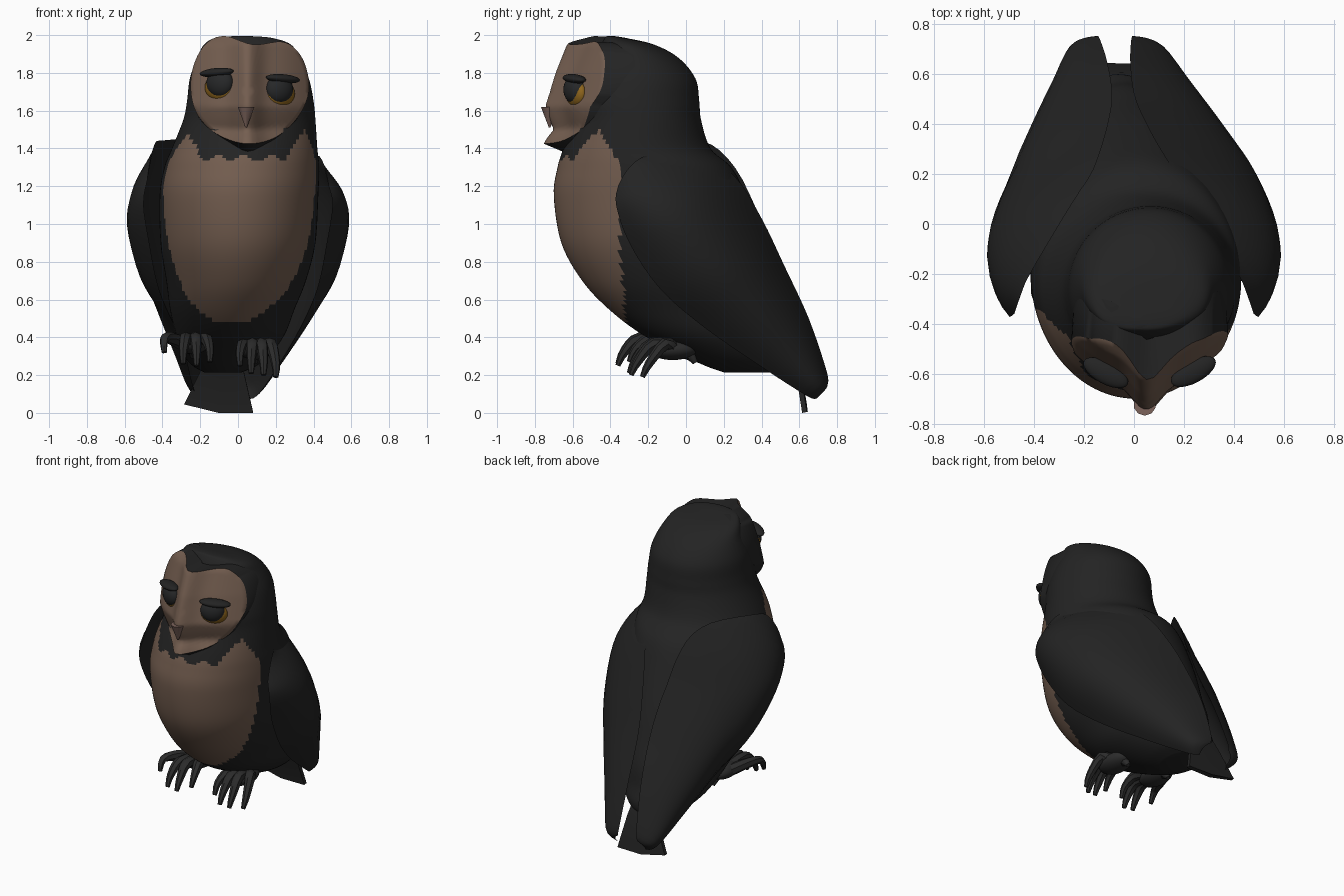
import bpy, bmesh, math
from mathutils import Vector, Matrix

if "Cube" in bpy.data.objects:
    bpy.data.objects.remove(bpy.data.objects["Cube"])


def mat(name, rgb):
    m = bpy.data.materials.new(name)
    m.diffuse_color = (*rgb, 1)
    m.use_nodes = True
    m.node_tree.nodes["Principled BSDF"].inputs["Base Color"].default_value = m.diffuse_color
    return m


DARK = mat("charcoal feathers", (0.017, 0.017, 0.017))
BROWN = mat("tan feathers", (0.175, 0.112, 0.08))
FOOT = mat("foot grey", (0.024, 0.024, 0.024))
EYE = mat("eye black", (0.02, 0.021, 0.022))
AMBER = mat("amber", (0.27, 0.13, 0.012))
BEAK = mat("beak pink", (0.2, 0.125, 0.105))


def finish(bm, name, mats, angle=50):
    bmesh.ops.recalc_face_normals(bm, faces=bm.faces)
    me = bpy.data.meshes.new(name)
    bm.to_mesh(me)
    bm.free()
    ob = bpy.data.objects.new(name, me)
    bpy.context.collection.objects.link(ob)
    for m in mats:
        me.materials.append(m)
    bpy.ops.object.select_all(action='DESELECT')
    ob.select_set(True)
    bpy.context.view_layer.objects.active = ob
    bpy.ops.object.shade_smooth_by_angle(angle=math.radians(angle))
    return ob


def spline(rows, n, closed=False):
    """Smooth resampling of a list of tuples, n steps per span."""
    pts = [Vector(r) for r in rows]
    c, out = len(pts), []
    get = (lambda i: pts[i % c]) if closed else (lambda i: pts[max(0, min(c - 1, i))])
    for i in range(c if closed else c - 1):
        a, b, d, e = get(i - 1), get(i), get(i + 1), get(i + 2)
        for k in range(n):
            t = k / n
            out.append(0.5 * (2 * b + (d - a) * t + (2 * a - 5 * b + 4 * d - e) * t * t
                              + (3 * b - a - 3 * d + e) * t ** 3))
    return out if closed else out + [pts[-1]]


def loft(bm, rings, caps=True):
    vs = [[bm.verts.new(p) for p in r] for r in rings]
    n = len(vs[0])
    for a, b in zip(vs, vs[1:]):
        for i in range(n):
            bm.faces.new((a[i], a[(i + 1) % n], b[(i + 1) % n], b[i]))
    if caps:
        bm.faces.new(vs[0])
        bm.faces.new(vs[-1])
    return vs


# Body and head: z, centre x, half width, front y, back y
rows = [(0.215, -.08, .10, .20, .50), (0.25, -.07, .17, .10, .58), (0.32, -.06, .24, -.05, .60),
        (0.42, -.04, .29, -.24, .57), (0.55, -.03, .33, -.41, .55), (0.70, -.01, .37, -.55, .50),
        (0.90, 0, .41, -.66, .43), (1.15, .005, .42, -.70, .32), (1.30, .02, .41, -.68, .24),
        (1.40, .035, .385, -.65, .13), (1.55, .06, .35, -.60, .08), (1.65, .065, .335, -.60, .07),
        (1.77, .06, .315, -.56, .05), (1.88, .055, .27, -.48, -.04), (1.95, .05, .23, -.45, -.17),
        (1.985, .03, .15, -.43, -.32), (1.995, .02, .04, -.42, -.38)]
bm = bmesh.new()
rings = []
for z, cx, hw, yf, yb in spline(rows, 6):
    rings.append([(cx + hw * math.sin(a), (yf + yb) / 2 - (yb - yf) / 2 * math.cos(a), z)
                  for a in (2 * math.pi * i / 112 for i in range(112))])
loft(bm, rings)
for f in bm.faces:
    c = f.calc_center_median()
    dx = abs(c.x - .03)
    top = 1.35 + .018 * math.sin(45 * c.x) + 1.4 * max(0, dx - .22)
    side = -.345 - .55 * max(0, c.z - 1.3) + .08 * max(0, .8 - c.z)
    f.material_index = int(c.y < side and c.z < top)
finish(bm, "body", [DARK, BROWN])

# Face disc: heart outline in x and z, depth from a centre ridge curve
outline = [(-.07, 1.995), (-.17, 1.955), (-.235, 1.84), (-.25, 1.7), (-.21, 1.57), (-.1, 1.47),
           (.05, 1.425), (.2, 1.46), (.32, 1.57), (.375, 1.7), (.36, 1.83), (.31, 1.92),
           (.23, 1.965), (.08, 1.95)]
ridge = [(1.42, -.755), (1.45, -.74), (1.5, -.70), (1.56, -.725), (1.62, -.745), (1.8, -.69),
         (1.95, -.63), (2.01, -.57)]


def face_y(x, z):
    z = max(1.42, min(2.0, z))
    for (z0, y0), (z1, y1) in zip(ridge, ridge[1:]):
        if z <= z1:
            y = y0 + (y1 - y0) * (z - z0) / (z1 - z0)
            break
    dx = x - .05
    return y + .08 * (1 - math.exp(-(dx / .07) ** 2)) + 1.75 * dx * dx


bm = bmesh.new()
rim = spline(outline, 5, True)
mid = Vector((.05, 1.7))
back = []
for p in rim:
    q = mid + (p - mid) * .97
    low = max(0, min(1, (1.62 - p.y) / .17))
    back.append((q.x, face_y(p.x, p.y) + .16, q.y - .075 * low))
rings = [back]
for k in range(16, 0, -1):
    ps = [mid + (p - mid) * (k / 16) for p in rim]
    rings.append([(p.x, face_y(p.x, p.y), p.y) for p in ps])
vs = loft(bm, rings, False)
bm.faces.new(vs[-1])
edge = set(vs[0])
for f in bm.faces:
    f.material_index = int(not any(v in edge for v in f.verts))
finish(bm, "face", [DARK, BROWN])


def ellipsoid(name, loc, size, m, rz=0, ry=0):
    bm = bmesh.new()
    bmesh.ops.create_uvsphere(bm, u_segments=24, v_segments=14, radius=1)
    M = (Matrix.Translation(loc) @ Matrix.Rotation(rz, 4, 'Z') @ Matrix.Rotation(ry, 4, 'Y')
         @ Matrix.Diagonal((*size, 1)))
    bmesh.ops.transform(bm, matrix=M, verts=bm.verts)
    return finish(bm, name, [m])


# Eyes with amber lower rims and dark brows
for side, s, ex, ez in (("left", -1, -.095, 1.745), ("right", 1, .22, 1.712)):
    y = face_y(ex, ez)
    ellipsoid(side + "_eye", (ex, y - .005, ez), (.078, .05, .075), EYE, s * .5)
    ellipsoid(side + "_eye_rim", (ex + s * .003, y + .005, ez - .022), (.086, .04, .072), AMBER, s * .5)
    ellipsoid(side + "_brow", (ex + s * .018, y - .005, ez + .057), (.1, .045, .024), DARK, s * .5, s * .08)

# Beak: small cone with its tip down
bm = bmesh.new()
bmesh.ops.create_cone(bm, cap_ends=True, segments=10, radius1=.046, radius2=.004, depth=.11,
                      matrix=Matrix.Translation((.043, -.722, 1.565)) @ Matrix.Rotation(math.pi, 4, 'X'))
finish(bm, "beak", [BEAK])

# Wings: each station holds the lower edge, outer bulge and upper edge
stations = [(.48, -.36, 1.2, .46, -.30, 1.30, .43, -.22, 1.36),
            (.50, -.37, 1.1, .535, -.15, 1.2, .25, .08, 1.36),
            (.47, -.30, .90, .56, 0, 1.05, .13, .26, 1.25),
            (.42, -.14, .66, .49, .20, .80, .05, .40, 1.03),
            (.33, .10, .45, .37, .38, .60, 0, .52, .78),
            (.20, .42, .23, .22, .58, .35, -.015, .65, .50),
            (.10, .64, .09, .12, .71, .16, -.01, .745, .22),
            (.04, .69, .075, .05, .735, .12, 0, .75, .15)]


def arc(L, M, U, t):
    return L * (2 * t - 1) * (t - 1) + M * 4 * t * (1 - t) + U * t * (2 * t - 1)


def other_side(p):
    x = -p.x - .15 * max(0, (p.y - .2) / .55)
    return Vector((x, p.y, p.z + .08 * max(0, min(1, (p.z - 1.1) / .25))))


for name, fn in (("right_wing", lambda p: p), ("left_wing", other_side)):
    bm = bmesh.new()
    rings = []
    for r in spline(stations, 4):
        L, M, U = Vector(r[:3]), Vector(r[3:6]), Vector(r[6:])
        N = M.lerp((L + U) / 2, .5)
        ring = [arc(L, M, U, i / 12) for i in range(13)]
        ring += [arc(L, N, U, i / 12) for i in range(11, 0, -1)]
        rings.append([fn(p) for p in ring])
    loft(bm, rings)
    finish(bm, name, [DARK])

# Tail: flared plate below the body
bm = bmesh.new()
rings = []
for l, r, y, z, drop in ((-.17, 0, .48, .42, 0), (-.2, .03, .58, .22, 0), (-.285, .08, .615, .0, .045)):
    c = (l + r) / 2
    rings.append([(l, y, z + drop), (c, y, z), (r, y, z), (r, y + .025, z + .005),
                  (c, y + .03, z + .005), (l, y + .025, z + drop)])
loft(bm, rings)
finish(bm, "tail", [DARK], 30)


def toe(name, pts, radii):
    """Seven-sided tapered tube along pts."""
    bm = bmesh.new()
    path = spline([(*p, r) for p, r in zip(pts, radii)], 3)
    rings = []
    for i, p in enumerate(path):
        d = (path[min(i + 1, len(path) - 1)] - path[max(i - 1, 0)]).to_3d().normalized()
        u = d.cross(Vector((1, 0, 0))).normalized()
        v = d.cross(u)
        rings.append([p.to_3d() + p.w * (u * math.cos(a) + v * math.sin(a))
                      for a in (2 * math.pi * k / 7 for k in range(7))])
    loft(bm, rings)
    finish(bm, name, [FOOT])


# Feet: ankle pad, forward toes given by tip x, y and z
feet = {"left": (-.24, .365, [(-.39, -.30, .32), (-.29, -.36, .26), (-.22, -.36, .25), (-.15, -.30, .27)]),
        "right": (.09, .335, [(.01, -.27, .25), (.07, -.30, .21), (.135, -.29, .20), (.2, -.23, .19)])}
for side, (x, z, tips) in feet.items():
    ellipsoid(side + "_foot", (x, -.07, z), (.085, .13, .055), FOOT)
    for i, (tx, ty, tz) in enumerate(tips):
        k = x + (tx - x) * .75
        toe(f"{side}_toe_{i + 1}",
            [(x + (tx - x) * .3, -.06, z), (k, ty + .12, z + .03), (tx, ty + .035, tz + .07), (tx, ty, tz)],
            [.04, .034, .024, .014])
    toe(side + "_back_toe", [(x, -.05, z), (x, .02, z - .03), (x, .05, z - .07)], [.035, .028, .014])
